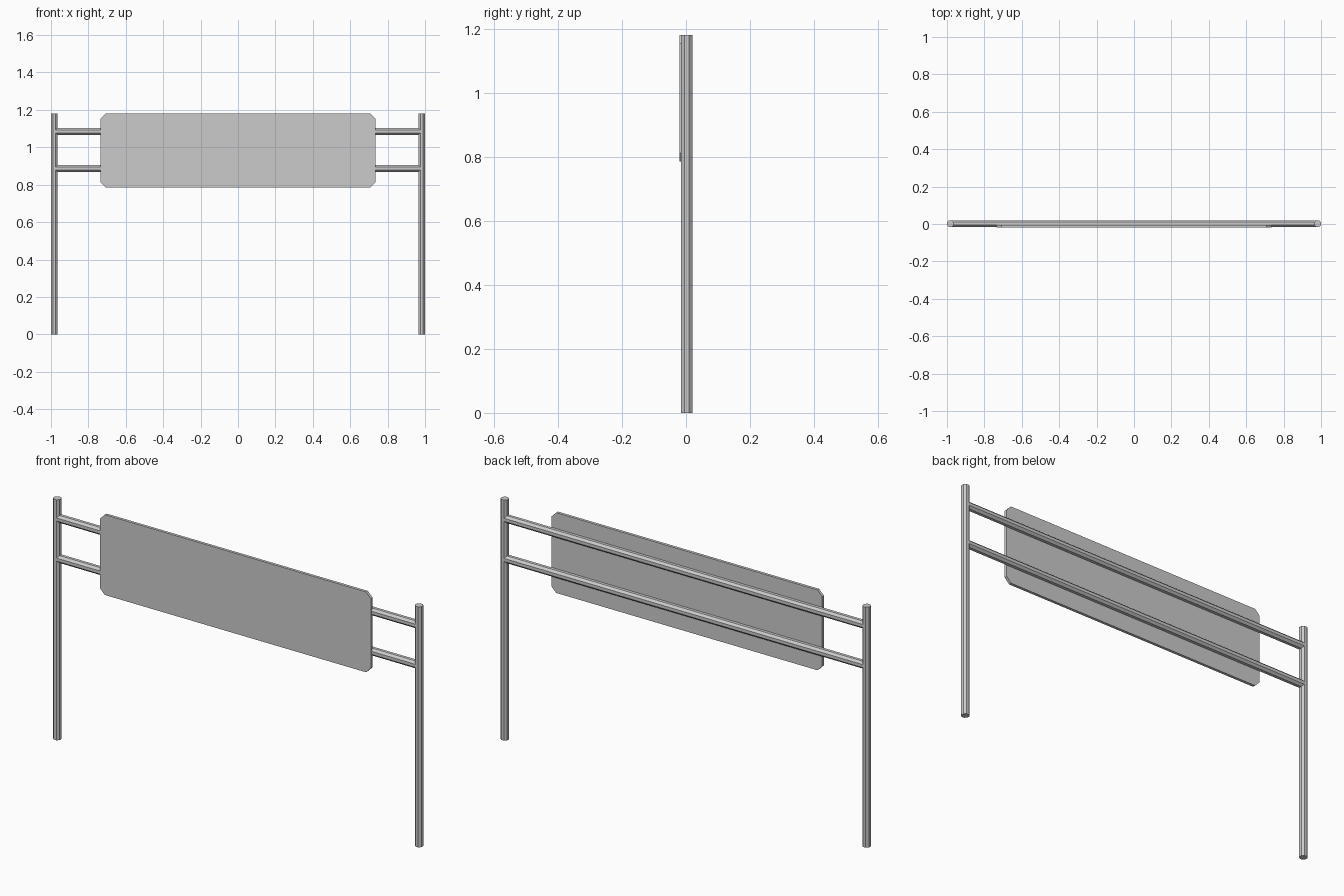
import bpy, bmesh, math
from mathutils import Matrix

cube = bpy.data.objects.get("Cube")
if cube:
    bpy.data.objects.remove(cube)

# Single grey finish
grey = bpy.data.materials.new("plain_grey")
grey.use_nodes = True
colour = (0.6, 0.6, 0.6, 1)
grey.diffuse_color = colour
grey.node_tree.nodes["Principled BSDF"].inputs["Base Color"].default_value = colour

HEIGHT = 1.18
POST_X = 0.982
TUBE_Y = 0.002
HALF_WIDTH = 0.018
RADIUS = HALF_WIDTH / math.cos(math.pi / 8)


def finish(name, bm):
    bmesh.ops.recalc_face_normals(bm, faces=bm.faces)
    mesh = bpy.data.meshes.new(name)
    bm.to_mesh(mesh)
    bm.free()
    mesh.materials.append(grey)
    obj = bpy.data.objects.new(name, mesh)
    bpy.context.collection.objects.link(obj)
    return obj


def tube(name, length, location, axis="Z"):
    """Eight-sided bar with flats facing the main axes."""
    bm = bmesh.new()
    bmesh.ops.create_cone(bm, cap_ends=True, segments=8, radius1=RADIUS,
                          radius2=RADIUS, depth=length,
                          matrix=Matrix.Rotation(math.pi / 8, 4, "Z"))
    if axis == "X":
        bm.transform(Matrix.Rotation(math.pi / 2, 4, "Y"))
    bm.transform(Matrix.Translation(location))
    return finish(name, bm)


# Upright posts
for side, sign in (("left", 1), ("right", -1)):
    tube(side + "_post", HEIGHT, (sign * POST_X, TUBE_Y, HEIGHT / 2))

# Horizontal rails
for level, z in (("upper", 1.084), ("lower", 0.887)):
    tube(level + "_rail", 2 * POST_X, (0, TUBE_Y, z), "X")

# Sign panel with clipped corners
half_x, half_z, clip = 0.735, 0.197, 0.026
front, back = -0.02, -0.006
bm = bmesh.new()
corners = []
for sx, sz in ((1, 1), (-1, 1), (-1, -1), (1, -1)):
    pair = [(sx * half_x, sz * (half_z - clip)), (sx * (half_x - clip), sz * half_z)]
    corners += pair if sx == sz else pair[::-1]
middle = HEIGHT - half_z
face = bm.faces.new([bm.verts.new((x, front, middle + z)) for x, z in corners])
sweep = bmesh.ops.extrude_face_region(bm, geom=[face])["geom"]
bmesh.ops.translate(bm, vec=(0, back - front, 0),
                    verts=[g for g in sweep if isinstance(g, bmesh.types.BMVert)])
finish("sign_panel", bm)
